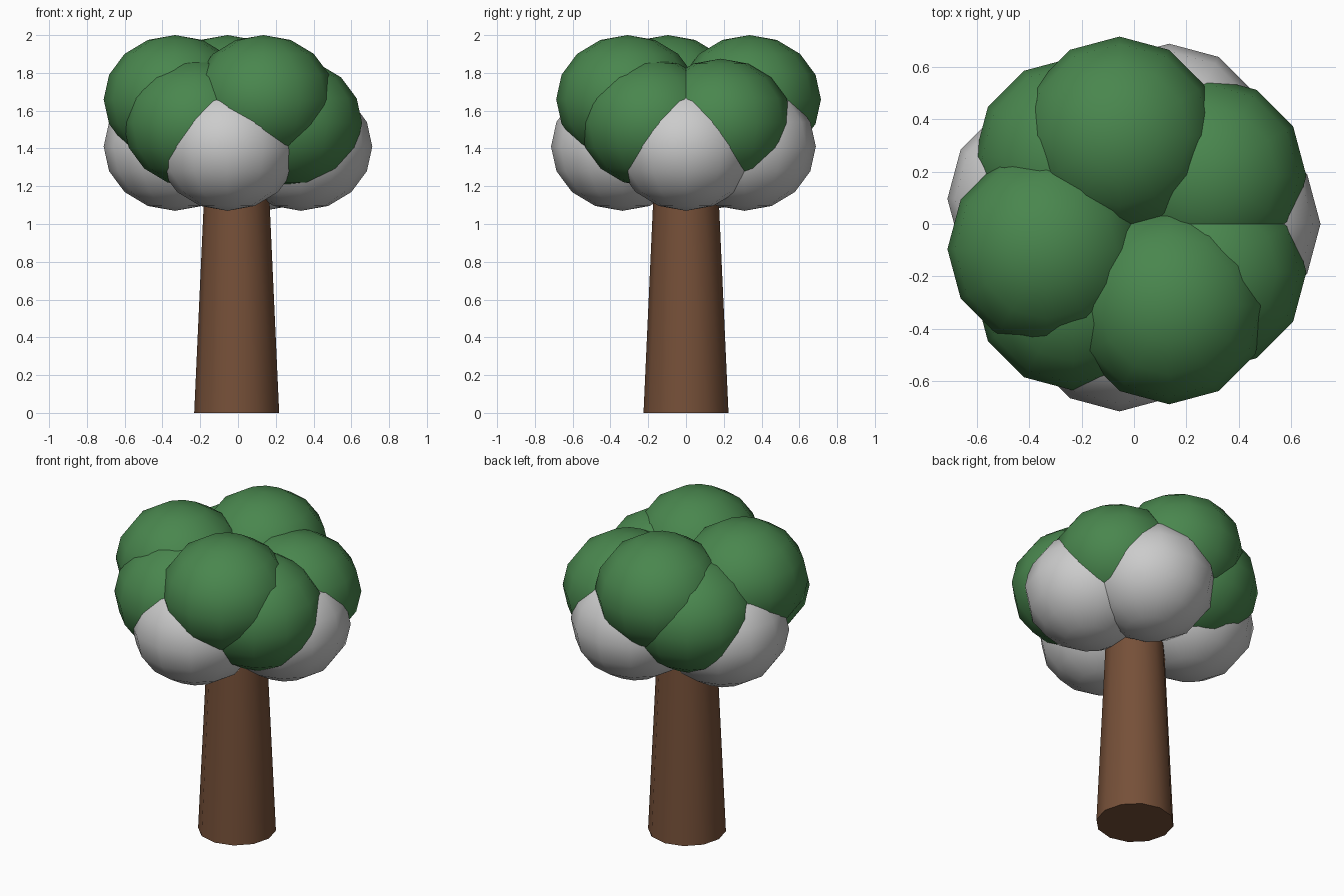
import bpy
from math import cos, sin, tau

if "Cube" in bpy.data.objects:
    bpy.data.objects.remove(bpy.data.objects["Cube"])

CX = -0.007      # trunk axis in x
COUNT = 11       # leaf clumps round the crown
RING = 0.34      # distance of clump centres from the axis


def material(name, color):
    mat = bpy.data.materials.new(name)
    mat.diffuse_color = color
    mat.use_nodes = True
    mat.node_tree.nodes["Principled BSDF"].inputs["Base Color"].default_value = mat.diffuse_color
    return mat


bark = material("bark", (0.18, 0.08, 0.04, 1))
leaf = material("leaf", (0.067, 0.24, 0.076, 1))

# Tapered trunk, its top hidden in the crown
bpy.ops.mesh.primitive_cone_add(vertices=12, radius1=0.225, radius2=0.168,
                                depth=1.25, location=(CX, 0, 0.625))
trunk = bpy.context.object
trunk.name = "trunk"
trunk.data.materials.append(bark)
bpy.ops.object.shade_smooth_by_angle()

# Crown: flattened clumps in a ring, cycling through three heights
for i in range(COUNT):
    a = -tau * i / COUNT
    level = i % 3
    bpy.ops.mesh.primitive_uv_sphere_add(
        segments=12, ring_count=8, radius=0.378,
        location=(CX + RING * cos(a), RING * sin(a), 1.41 + 0.125 * level))
    clump = bpy.context.object
    clump.name = f"leaf_clump_{i + 1}"
    clump.scale.z = 0.9
    bpy.ops.object.transform_apply(location=False, rotation=False, scale=True)
    bpy.ops.object.shade_smooth()
    # The lowest clumps stay grey
    if level:
        clump.data.materials.append(leaf)
